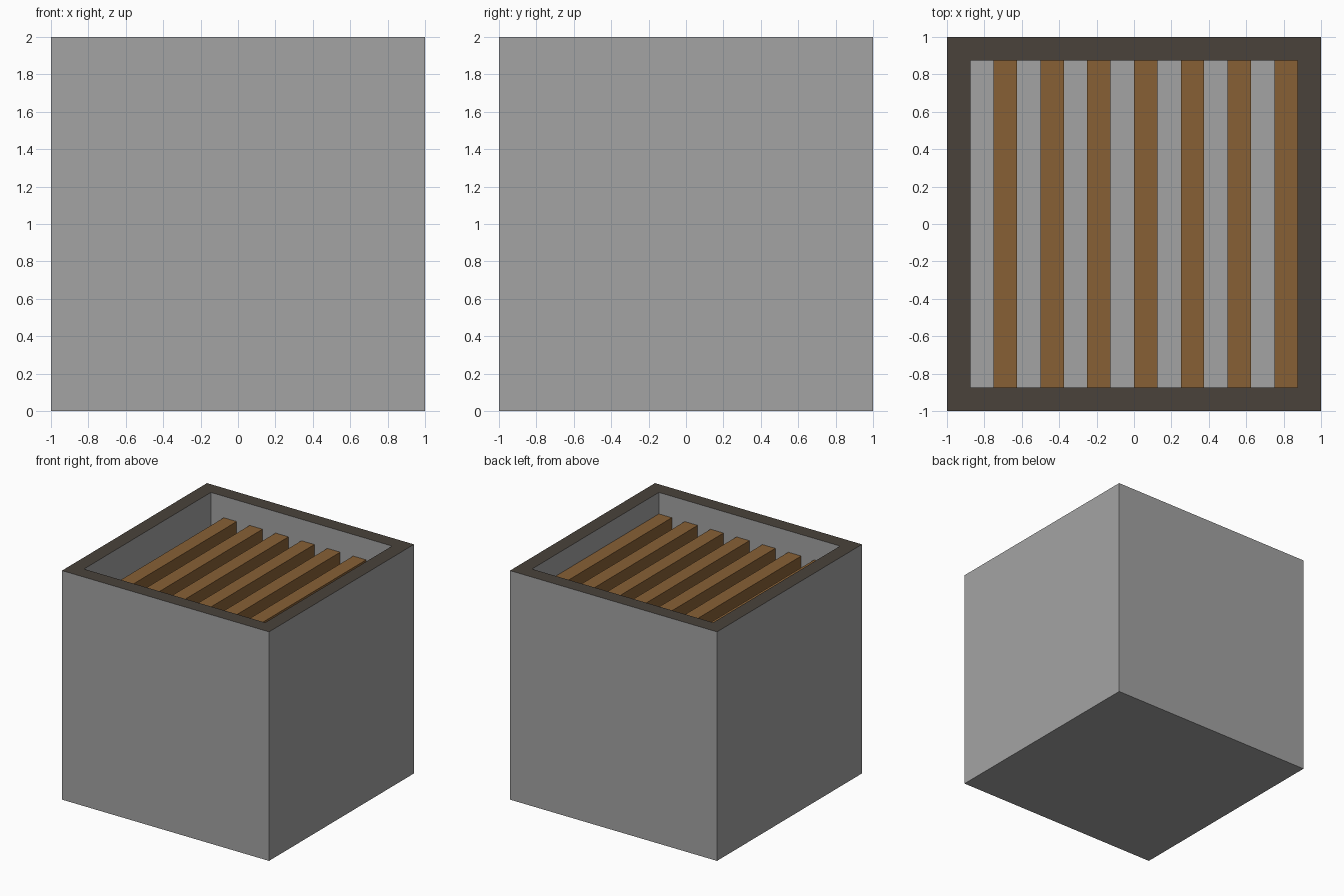
import bpy, bmesh

if "Cube" in bpy.data.objects:
    bpy.data.objects.remove(bpy.data.objects["Cube"])

U = 0.125   # wall and bar thickness
IN = 1 - U  # inner half width


def material(name, rgb):
    m = bpy.data.materials.new(name)
    m.diffuse_color = (*rgb, 1)
    m.use_nodes = True
    m.node_tree.nodes["Principled BSDF"].inputs["Base Color"].default_value = m.diffuse_color
    return m


GREY = material("grey stone", (0.37, 0.37, 0.37))
DARK = material("dark rim", (0.067, 0.055, 0.043))
WOOD = material("brown wood", (0.245, 0.117, 0.036))


def finish(bm, name, mats):
    mesh = bpy.data.meshes.new(name)
    bm.to_mesh(mesh)
    bm.free()
    for m in mats:
        mesh.materials.append(m)
    ob = bpy.data.objects.new(name, mesh)
    bpy.context.collection.objects.link(ob)


def box(bm, lo, hi):
    verts = bmesh.ops.create_cube(bm, size=1)["verts"]
    for v in verts:
        v.co = [(l + h) / 2 + c * (h - l) for l, h, c in zip(lo, hi, v.co)]


# open box: inset the top, push the inner face down to the floor
bm = bmesh.new()
box(bm, (-1, -1, 0), (1, 1, 2))
top = max(bm.faces, key=lambda f: f.calc_center_median().z)
bmesh.ops.inset_region(bm, faces=[top], thickness=U, use_even_offset=True)
new = bmesh.ops.extrude_discrete_faces(bm, faces=[top])["faces"][0]
for v in new.verts:
    v.co.z = U
bm.normal_update()
# dark rim on the upper edge only
for f in bm.faces:
    f.material_index = int(f.normal.z > 0.9 and f.calc_center_median().z > 1.9)
finish(bm, "open_box", [GREY, DARK])

# seven grate bars, running front to back below the rim
for i in range(7):
    x = -0.75 + i * 2 * U
    bm = bmesh.new()
    box(bm, (x, -IN, 1.6875), (x + U, IN, 1.8125))
    finish(bm, f"grate_bar_{i + 1}", [WOOD])
